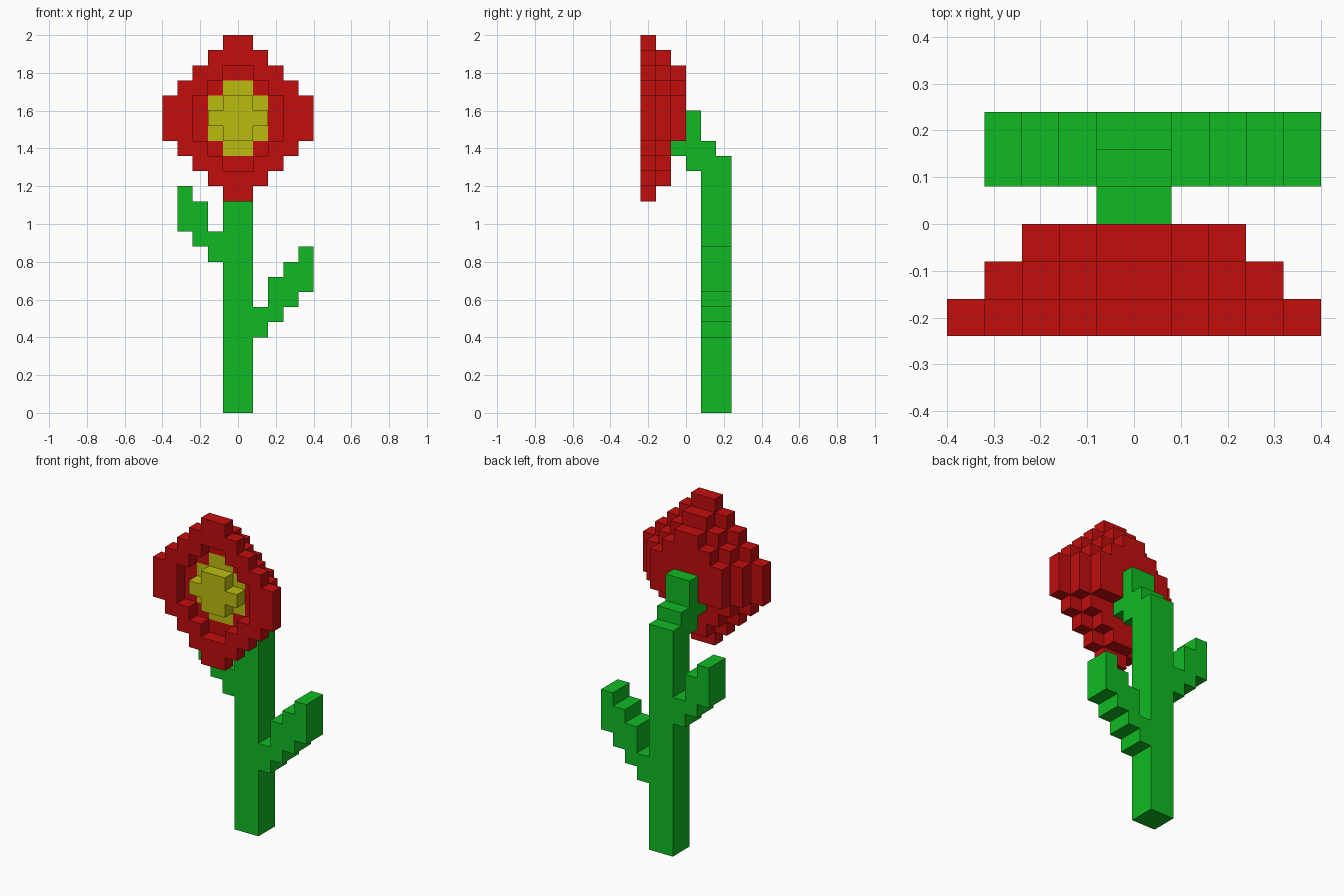
import bpy, bmesh, math
from mathutils import Vector

cube = bpy.data.objects.get("Cube")
if cube:
    bpy.data.objects.remove(cube, do_unlink=True)

U = 0.08  # size of one block


def material(name, rgb):
    m = bpy.data.materials.new(name)
    m.use_nodes = True
    m.diffuse_color = (*rgb, 1)
    m.node_tree.nodes["Principled BSDF"].inputs["Base Color"].default_value = (*rgb, 1)
    return m


red = material("petal red", (0.54, 0.004, 0.004))
yellow = material("centre yellow", (0.50, 0.50, 0.005))
green = material("stem green", (0.005, 0.49, 0.017))


def box(x, y, z):
    """Block cells filling the given (start, end) ranges."""
    return {(i, j, k) for i in range(*x) for j in range(*y) for k in range(*z)}


def disc(y, h, zc=19):
    """One-block-thick stepped disc facing the front."""
    cells = set()
    for dz in range(-h, h + 1):
        w = min(h, h + 1 - abs(dz))
        cells |= box((-w, w), (y, y + 1), (zc + dz, zc + dz + 1))
    return cells


def block_part(name, cells, mat):
    """Outer skin of a set of blocks."""
    bm = bmesh.new()
    verts = {}

    def vert(p):
        key = tuple(round(c) for c in p)
        if key not in verts:
            verts[key] = bm.verts.new(Vector(key) * U)
        return verts[key]

    for c in sorted(cells):
        for axis in range(3):
            for side in (0, 1):
                n = list(c)
                n[axis] += 2 * side - 1
                if tuple(n) in cells:
                    continue
                a, b = (axis + 1) % 3, (axis + 2) % 3
                quad = []
                for s, t in ((0, 0), (1, 0), (1, 1), (0, 1)):
                    p = list(c)
                    p[axis] += side
                    p[a] += s
                    p[b] += t
                    quad.append(vert(p))
                bm.faces.new(quad if side else quad[::-1])
    me = bpy.data.meshes.new(name)
    bm.to_mesh(me)
    bm.free()
    me.materials.append(mat)
    ob = bpy.data.objects.new(name, me)
    bpy.context.collection.objects.link(ob)
    return ob


# Petals: three stepped layers, hollowed at the front
heart = disc(-2, 2)
back = {c for c in disc(-1, 3) if c[2] >= 18}
block_part("petals", (disc(-3, 5) - disc(-3, 3)) | (disc(-2, 4) - heart) | back, red)

# Flower centre: flat disc with a raised cross
cross = disc(-3, 1) | box((-2, 2), (-3, -2), (19, 20))
block_part("flower_centre", heart | cross, yellow)

# Stem: upright post that bends forward to the bloom
W = (-1, 1)
stem = box(W, (1, 3), (0, 17)) | box(W, (1, 2), (17, 18))
stem |= box(W, (0, 1), (16, 20)) | box(W, (-1, 0), (17, 18))
block_part("stem", stem, green)


# Leaves: columns stepping up and away from the stem
def leaf(name, side, columns):
    cells = set()
    for i, (z0, z1) in enumerate(columns, 1):
        x = i if side > 0 else -i - 1
        cells |= box((x, x + 1), (1, 3), (z0, z1))
    block_part(name, cells, green)


leaf("left_leaf", 1, [(5, 7), (6, 9), (7, 10), (8, 11)])
leaf("right_leaf", -1, [(10, 12), (11, 14), (12, 15)])
